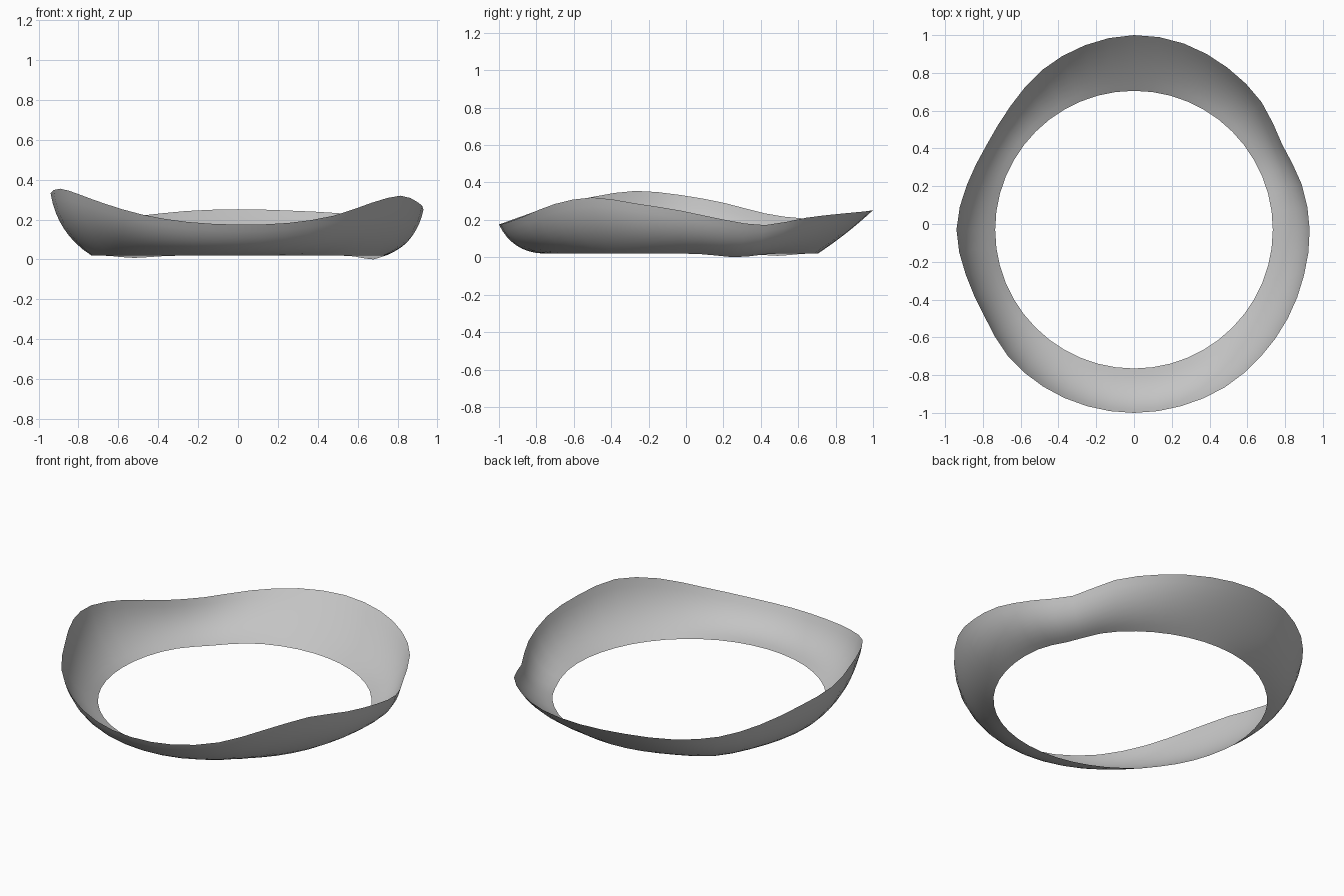
import bpy, bmesh
from math import sin, cos, pi, radians, exp
from mathutils import Vector

cube = bpy.data.objects.get("Cube")
if cube:
    bpy.data.objects.remove(cube)

SEGMENTS, ROWS = 48, 8
BASE_RADIUS = 0.735
CENTRE = Vector((0, -0.03, 0))

# Rim radius and height at even steps, anticlockwise from the left side (+x)
RIM_RADIUS = [.93, .92, .905, .955, .99, 1.02, 1.03, 1.01, .975, .925, .90, .916,
              .94, .922, .915, .945, .96, .967, .97, .967, .963, .95, .94, .932]
RIM_HEIGHT = [.25, .20, .172, .212, .233, .245, .252, .243, .22, .208, .235, .29,
              .333, .355, .325, .28, .225, .188, .175, .183, .22, .285, .32, .288]


def sample(values, t):
    """Smooth closed interpolation through evenly spaced values."""
    n = len(values)
    i, f = int(t * n), t * n - int(t * n)
    a, b, c, d = (values[(i + k) % n] for k in (-1, 0, 1, 2))
    return b + f / 2 * (c - a + f * (2*a - 5*b + 4*c - d + f * (3*(b - c) + d - a)))


def bump(angle, centre, width):
    return exp(-((angle - radians(centre)) / radians(width)) ** 2)


def section(bm, t):
    """One bowed strip of points from the base edge up to the rim."""
    angle = 2 * pi * t
    out = Vector((cos(angle), sin(angle), 0))
    low = Vector((BASE_RADIUS, 0.02 - 0.02 * bump(angle, 24, 11) - 0.012 * bump(angle, 135, 12)))
    high = Vector((sample(RIM_RADIUS, t), sample(RIM_HEIGHT, t)))
    chord = high - low
    bow = Vector((chord.y, -chord.x)).normalized()
    bow *= 0.042 - 0.034 * bump(angle, 90, 35)
    points = []
    for row in range(ROWS + 1):
        s = row / ROWS
        p = low + chord * s + bow * 4 * s * (1 - s)
        points.append(bm.verts.new(CENTRE + out * p.x + Vector((0, 0, p.y))))
    return points


# Thin open band with a wavy flared rim
bm = bmesh.new()
strips = [section(bm, i / SEGMENTS) for i in range(SEGMENTS)]
for i, strip in enumerate(strips):
    following = strips[(i + 1) % SEGMENTS]
    for r in range(ROWS):
        bm.faces.new((strip[r], strip[r + 1], following[r + 1], following[r]))
for face in bm.faces:
    face.smooth = True
    if face.normal.z < 0:
        face.normal_flip()
bmesh.ops.recalc_face_normals(bm, faces=bm.faces)
mesh = bpy.data.meshes.new("flared_band")
bm.to_mesh(mesh)
bm.free()
band = bpy.data.objects.new("flared_band", mesh)
bpy.context.collection.objects.link(band)

# Plain grey
grey = bpy.data.materials.new("light_grey")
grey.use_nodes = True
colour = (0.55, 0.55, 0.55, 1)
grey.diffuse_color = colour
grey.node_tree.nodes["Principled BSDF"].inputs["Base Color"].default_value = colour
mesh.materials.append(grey)
